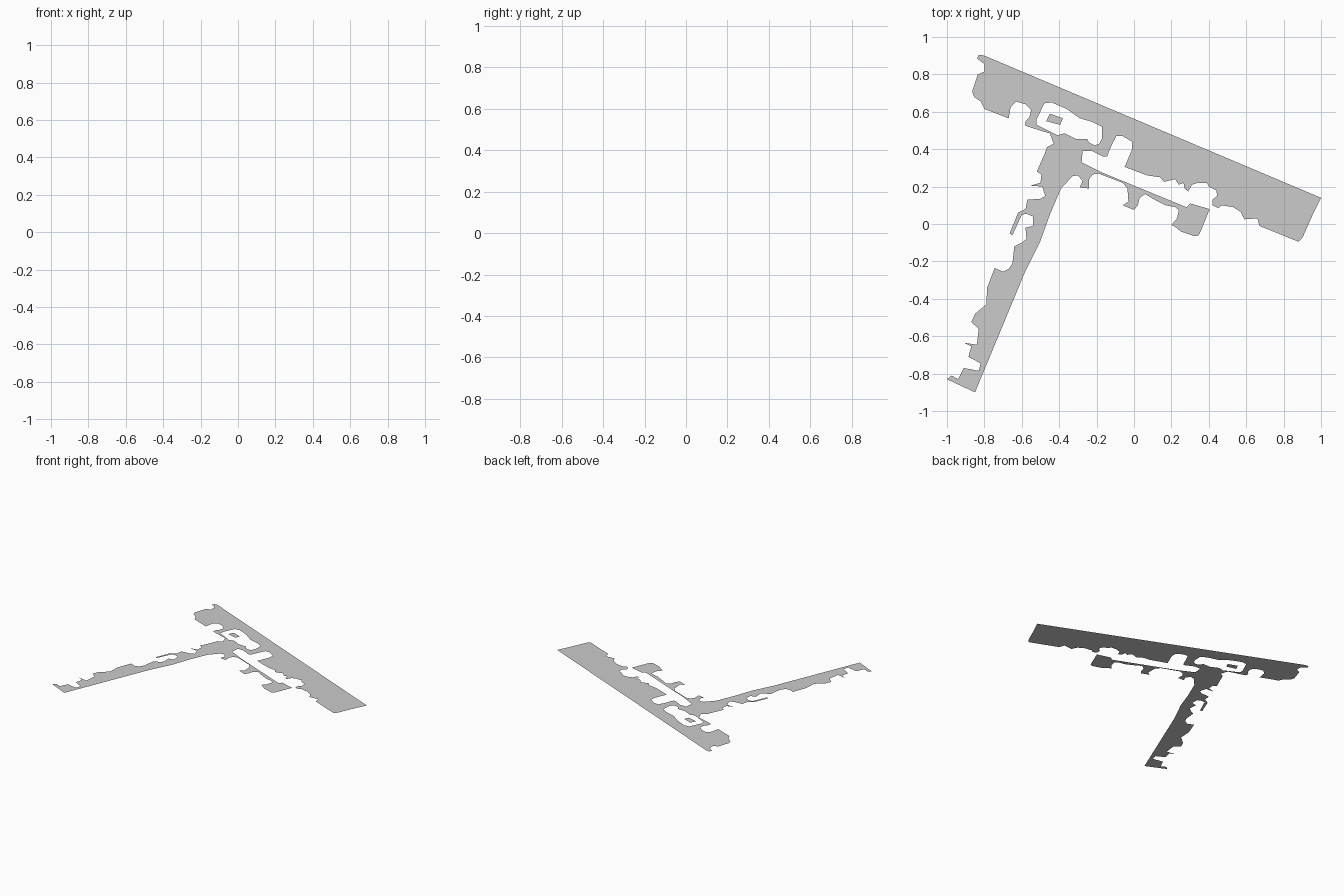
import bpy, bmesh


def sheet(name, outline):
    """Flat one-sided slab filled from a single outline, facing up."""
    bm = bmesh.new()
    face = bm.faces.new([bm.verts.new((x, y, 0)) for x, y in outline])
    face.normal_update()
    if face.normal.z < 0:
        face.normal_flip()
    bmesh.ops.triangulate(bm, faces=[face], ngon_method='EAR_CLIP')
    mesh = bpy.data.meshes.new(name)
    bm.to_mesh(mesh)
    bm.free()
    obj = bpy.data.objects.new(name, mesh)
    bpy.context.collection.objects.link(obj)
    return obj


# Seams shared by neighbouring pieces
west_seam = [(-.55, .61), (-.52, .56)]
east_seam = [(-.17, .46), (-.12, .42)]
arm_seam = [(-.28, .33), (-.30, .26)]
stem_seam = [(-.52, .28), (-.33, .255)]

# Long straight street: straight far edge, ragged near edge
east_edge = [(1, .14), (.96, .06), (.90, -.075), (.88, -.095), (.67, -.01),
             (.66, .03), (.59, .025), (.57, .065), (.53, .09), (.47, .10),
             (.45, .085), (.42, .10), (.42, .13), (.445, .15), (.44, .18),
             (.40, .20), (.39, .22), (.34, .22), (.31, .21), (.29, .175),
             (.27, .19), (.265, .22), (.24, .21), (.22, .24), (.16, .225),
             (.14, .25), (.07, .26), (-.05, .305), (-.01, .40), (-.01, .44),
             (-.06, .47), (-.095, .47)]
hole_far_edge = [(-.17, .52), (-.22, .545), (-.29, .565), (-.36, .615),
                 (-.44, .65), (-.48, .645)]
west_edge = [(-.58, .64), (-.63, .655), (-.66, .625), (-.67, .565),
             (-.80, .615), (-.82, .655), (-.855, .68), (-.865, .71),
             (-.835, .80), (-.80, .815), (-.80, .855), (-.84, .885),
             (-.83, .905), (-.80, .90)]
sheet("main_street", east_edge + east_seam[::-1] + hole_far_edge
      + west_seam[::-1] + west_edge)

# Junction under the enclosed block
hole_near_edge = [(-.52, .53), (-.41, .475), (-.37, .485), (-.33, .465),
                  (-.31, .455), (-.25, .455), (-.24, .435), (-.21, .42),
                  (-.185, .43)]
sheet("junction", west_seam + hole_near_edge + east_seam
      + [(-.145, .36), (-.165, .36), (-.225, .39), (-.275, .39)]
      + arm_seam + stem_seam[::-1]
      + [(-.48, .37), (-.465, .41), (-.43, .43), (-.45, .485),
         (-.47, .49), (-.58, .525), (-.58, .55), (-.56, .57)])

# Side lane with a wide end
sheet("side_lane", arm_seam[:1] + [
    (-.17, .275), (.28, .09), (.30, .11), (.405, .08), (.36, -.03),
    (.345, -.06), (.325, -.065), (.25, -.04), (.22, -.015), (.20, -.005),
    (.23, .03), (.24, .075), (.22, .09), (.17, .10), (.11, .13),
    (.06, .16), (.03, .14), (.02, .10), (0, .075), (-.06, .10),
    (-.03, .12), (-.035, .19), (-.06, .22), (-.19, .27), (-.22, .265),
    (-.24, .24), (-.24, .19), (-.29, .195), (-.275, .23)] + arm_seam[1:])

# Long leg: smooth right side, ragged left side
leg_right = [(-.39, .19), (-.45, .05), (-.50, -.09), (-.58, -.25),
             (-.85, -.90)]
leg_left = [(-1, -.83), (-.975, -.81), (-.94, -.83), (-.91, -.77),
            (-.83, -.785), (-.82, -.745), (-.885, -.71), (-.87, -.655),
            (-.91, -.635), (-.84, -.645), (-.83, -.56), (-.87, -.525),
            (-.85, -.48), (-.79, -.43), (-.785, -.34), (-.745, -.235),
            (-.70, -.255), (-.67, -.24), (-.65, -.21), (-.64, -.12),
            (-.60, -.10), (-.575, -.08), (-.58, -.02), (-.54, -.01),
            (-.54, .04), (-.575, .055), (-.60, .05), (-.65, -.06),
            (-.665, -.05), (-.62, .06), (-.58, .08), (-.57, .13),
            (-.50, .135), (-.475, .15), (-.49, .20), (-.555, .205),
            (-.50, .22), (-.495, .265)]
sheet("leg_street", stem_seam + leg_right + leg_left)

# Loose patch inside the enclosed block
sheet("island_patch", [(-.45, .59), (-.47, .55), (-.395, .53), (-.38, .565)])
